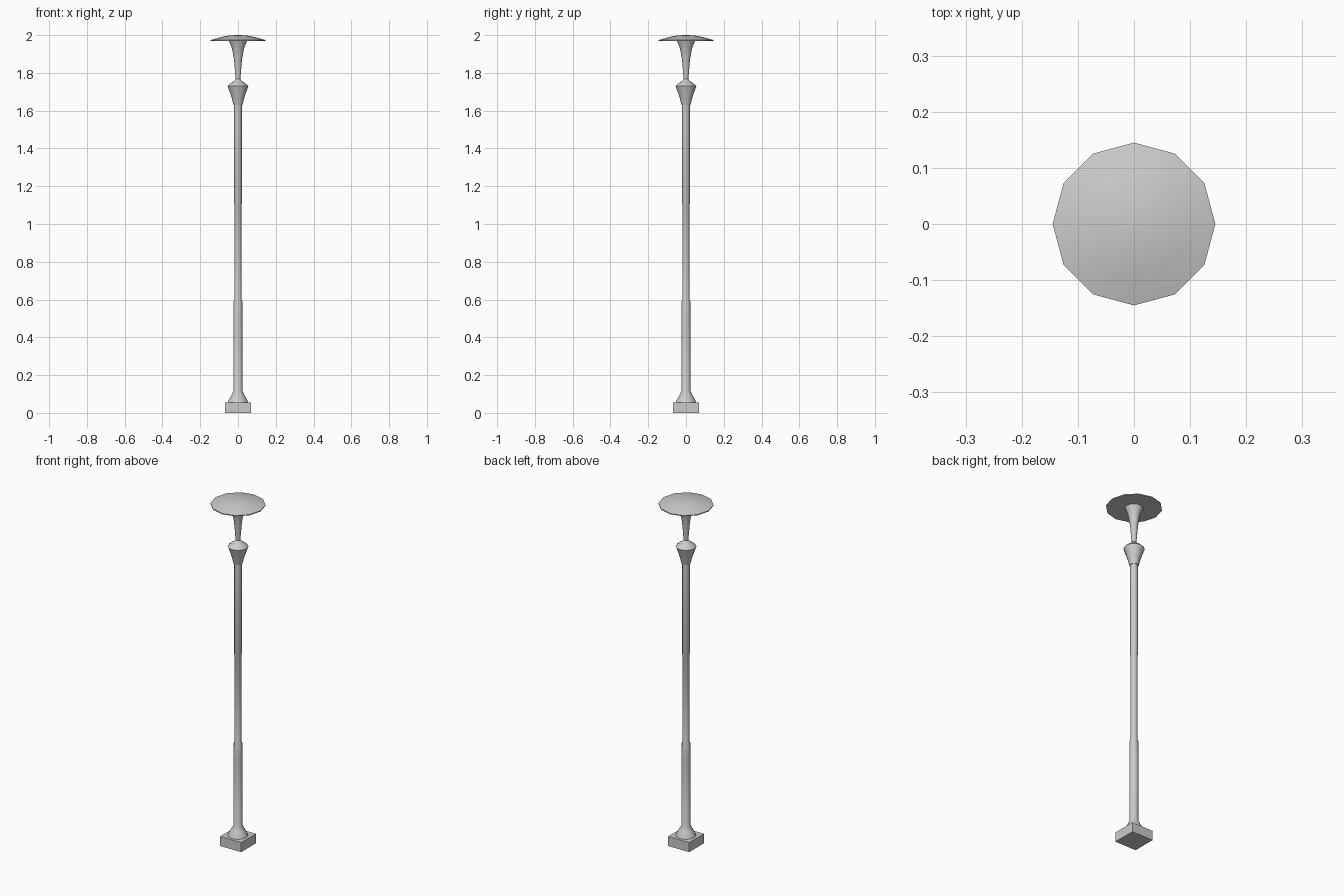
import bpy, bmesh, math

if "Cube" in bpy.data.objects:
    bpy.data.objects.remove(bpy.data.objects["Cube"])


def lathe(name, profile, sides=12, angle=35):
    """Revolve (radius, height) points around z, capping both ends."""
    bm = bmesh.new()
    rings = [[bm.verts.new((r * math.cos(2 * math.pi * i / sides),
                            r * math.sin(2 * math.pi * i / sides), z))
              for i in range(sides)] for r, z in profile]
    for a, b in zip(rings, rings[1:]):
        for i in range(sides):
            j = (i + 1) % sides
            bm.faces.new((a[i], a[j], b[j], b[i]))
    bm.faces.new(rings[0][::-1])
    bm.faces.new(rings[-1])
    mesh = bpy.data.meshes.new(name)
    bm.to_mesh(mesh)
    bm.free()
    obj = bpy.data.objects.new(name, mesh)
    bpy.context.collection.objects.link(obj)
    bpy.ops.object.select_all(action='DESELECT')
    obj.select_set(True)
    bpy.context.view_layer.objects.active = obj
    bpy.ops.object.shade_smooth_by_angle(angle=math.radians(angle))
    return obj


# Square plinth
bpy.ops.mesh.primitive_cube_add(size=1, location=(0, 0, 0.0275))
plinth = bpy.context.object
plinth.name = "plinth"
plinth.scale = (0.135, 0.135, 0.055)

# Post: flared foot, thick lower shaft, slimmer middle, upper sleeve
lathe("post", [(0.054, 0.055), (0.049, 0.068), (0.036, 0.09), (0.024, 0.115),
               (0.024, 0.50), (0.0225, 0.59), (0.018, 0.605),
               (0.018, 1.10), (0.020, 1.105), (0.020, 1.64)])

# Flared collar with a domed top
lathe("collar", [(0.024, 1.63), (0.034, 1.67), (0.055, 1.73),
                 (0.035, 1.748), (0.019, 1.758), (0.013, 1.767)])

# Trumpet-shaped lamp body
lathe("lamp_body", [(0.012, 1.76), (0.016, 1.81), (0.021, 1.87),
                    (0.032, 1.93), (0.049, 1.972)])

# Shallow canopy disc
lathe("canopy", [(0.145, 1.969), (0.145, 1.974), (0.095, 1.988),
                 (0.05, 1.997), (0.012, 2.0)])
